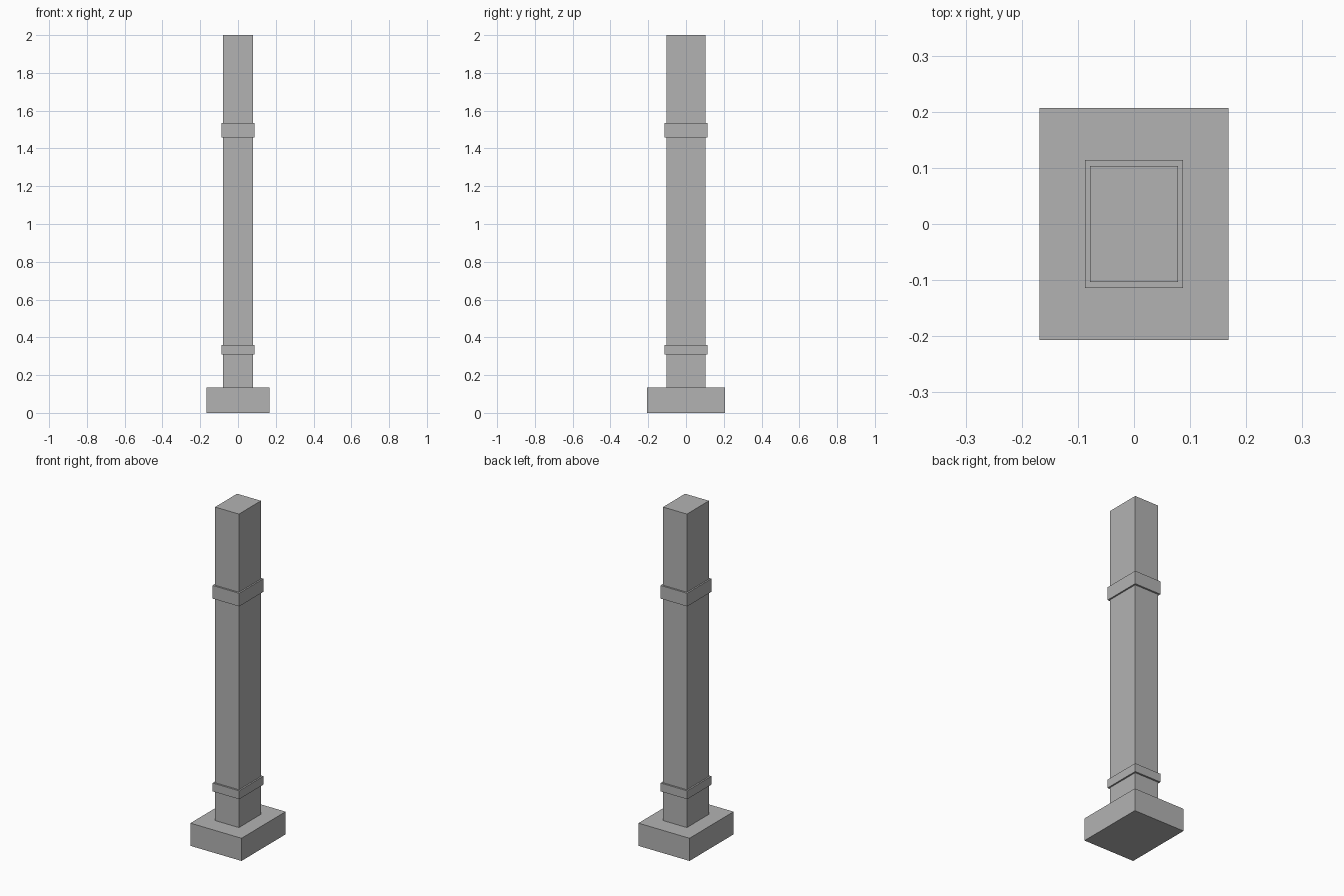
import bpy

default = bpy.data.objects.get("Cube")
if default:
    bpy.data.objects.remove(default, do_unlink=True)

# Single stone colour
stone = bpy.data.materials.new("grey_stone")
stone.use_nodes = True
colour = (0.45, 0.45, 0.45, 1)
stone.diffuse_color = colour
stone.node_tree.nodes["Principled BSDF"].inputs["Base Color"].default_value = colour


def block(name, width, depth, bottom, top):
    """Upright box centred on the column axis."""
    bpy.ops.mesh.primitive_cube_add(size=1, location=(0, 0, (bottom + top) / 2))
    obj = bpy.context.object
    obj.name = name
    obj.scale = (width, depth, top - bottom)
    bpy.ops.object.transform_apply(location=False, rotation=False, scale=True)
    obj.data.materials.append(stone)
    return obj


# Plinth and shaft
block("base_plinth", 0.336, 0.414, 0, 0.135)
block("shaft", 0.157, 0.207, 0.135, 2)

# Raised bands around the shaft
block("lower_band", 0.175, 0.228, 0.31, 0.36)
block("upper_band", 0.175, 0.228, 1.457, 1.535)
